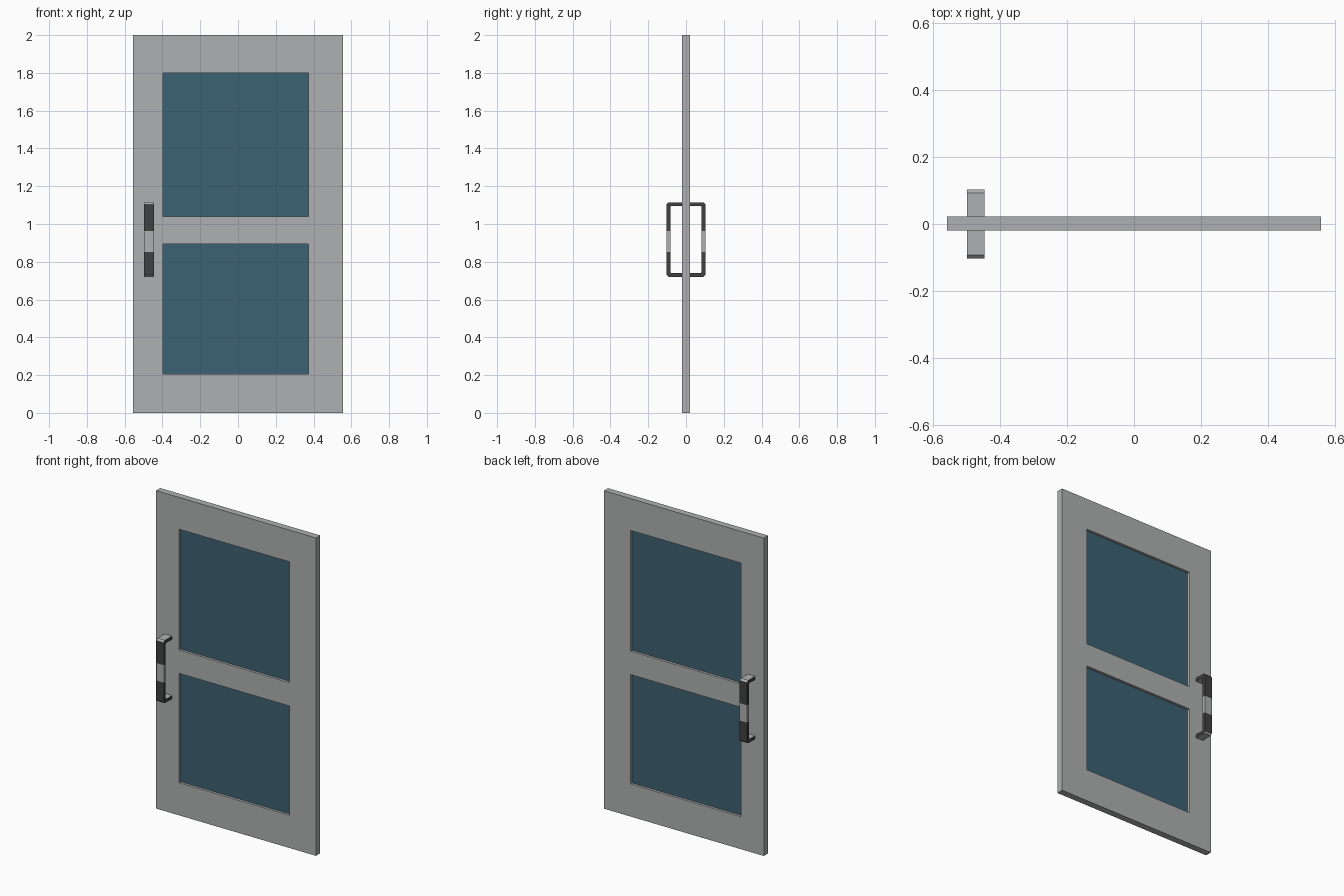
import bpy, bmesh

if "Cube" in bpy.data.objects:
    bpy.data.objects.remove(bpy.data.objects["Cube"])


def material(name, rgb):
    m = bpy.data.materials.new(name)
    m.diffuse_color = (*rgb, 1.0)
    m.use_nodes = True
    m.node_tree.nodes["Principled BSDF"].inputs["Base Color"].default_value = m.diffuse_color
    return m


GREY = material("light grey metal", (0.43, 0.435, 0.44))
DARK = material("dark grip", (0.053, 0.053, 0.055))
GLASS = material("blue glass", (0.046, 0.122, 0.172))

FRONT, BACK = -0.02, 0.022            # door faces in y
XS = [-0.557, -0.397, 0.372, 0.557]   # stile edges
ZS = [0, 0.205, 0.893, 1.04, 1.8, 2]  # rail edges
PANES = [(1, 1), (1, 3)]              # open cells (column, row)


def finish(bm, name, mats):
    bmesh.ops.recalc_face_normals(bm, faces=bm.faces)
    me = bpy.data.meshes.new(name)
    for m in mats:
        me.materials.append(m)
    bm.to_mesh(me)
    bm.free()
    ob = bpy.data.objects.new(name, me)
    bpy.context.collection.objects.link(ob)
    return ob


# Door frame: grid of cells with the panes left open, extruded to thickness
bm = bmesh.new()
grid = [[bm.verts.new((x, FRONT, z)) for z in ZS] for x in XS]
for i in range(len(XS) - 1):
    for j in range(len(ZS) - 1):
        if (i, j) not in PANES:
            bm.faces.new((grid[i][j], grid[i + 1][j], grid[i + 1][j + 1], grid[i][j + 1]))
res = bmesh.ops.extrude_face_region(bm, geom=bm.faces[:], use_keep_orig=True)
for v in res["geom"]:
    if isinstance(v, bmesh.types.BMVert):
        v.co.y = BACK
finish(bm, "door_frame", [GREY])

# Glass panes, recessed on both sides
for name, (i, j) in zip(("lower_pane", "upper_pane"), PANES):
    bm = bmesh.new()
    bmesh.ops.create_cube(bm, size=1)
    for v in bm.verts:
        v.co = (XS[i] if v.co.x < 0 else XS[i + 1],
                0.001 + v.co.y * 0.01,
                ZS[j] if v.co.z < 0 else ZS[j + 1])
    finish(bm, name, [GLASS])

# Pull handles: matching outer and inner (reach, z) paths, bridged into a bar
OUTER = [(0.015, 1.115), (0.092, 1.115), (0.1025, 1.104), (0.1025, 0.963),
         (0.1025, 0.853), (0.1025, 0.731), (0.092, 0.72), (0.015, 0.72)]
INNER = [(0.015, 1.094), (0.079, 1.094), (0.083, 1.09), (0.083, 0.963),
         (0.083, 0.853), (0.083, 0.745), (0.079, 0.741), (0.015, 0.741)]
X0, X1 = -0.497, -0.445


def handle(name, side):
    bm = bmesh.new()
    rings = []
    for o, n in zip(OUTER, INNER):
        rings.append([bm.verts.new((x, side * p[0], p[1]))
                      for x, p in ((X0, o), (X1, o), (X1, n), (X0, n))])
    for a, b in zip(rings, rings[1:]):
        for k in range(4):
            bm.faces.new((a[k], a[(k + 1) % 4], b[(k + 1) % 4], b[k]))
    bm.faces.new(rings[0])
    bm.faces.new(rings[-1])
    bm.normal_update()
    # grey centre band and grey faces looking up or down; the rest is dark
    for f in bm.faces:
        band = 0.87 < f.calc_center_median().z < 0.95 and len(
            [v for v in f.verts if 0.85 < v.co.z < 0.97]) == 4
        f.material_index = 0 if band or abs(f.normal.z) > 0.5 else 1
    finish(bm, name, [GREY, DARK])


handle("front_handle", -1)
handle("back_handle", 1)
